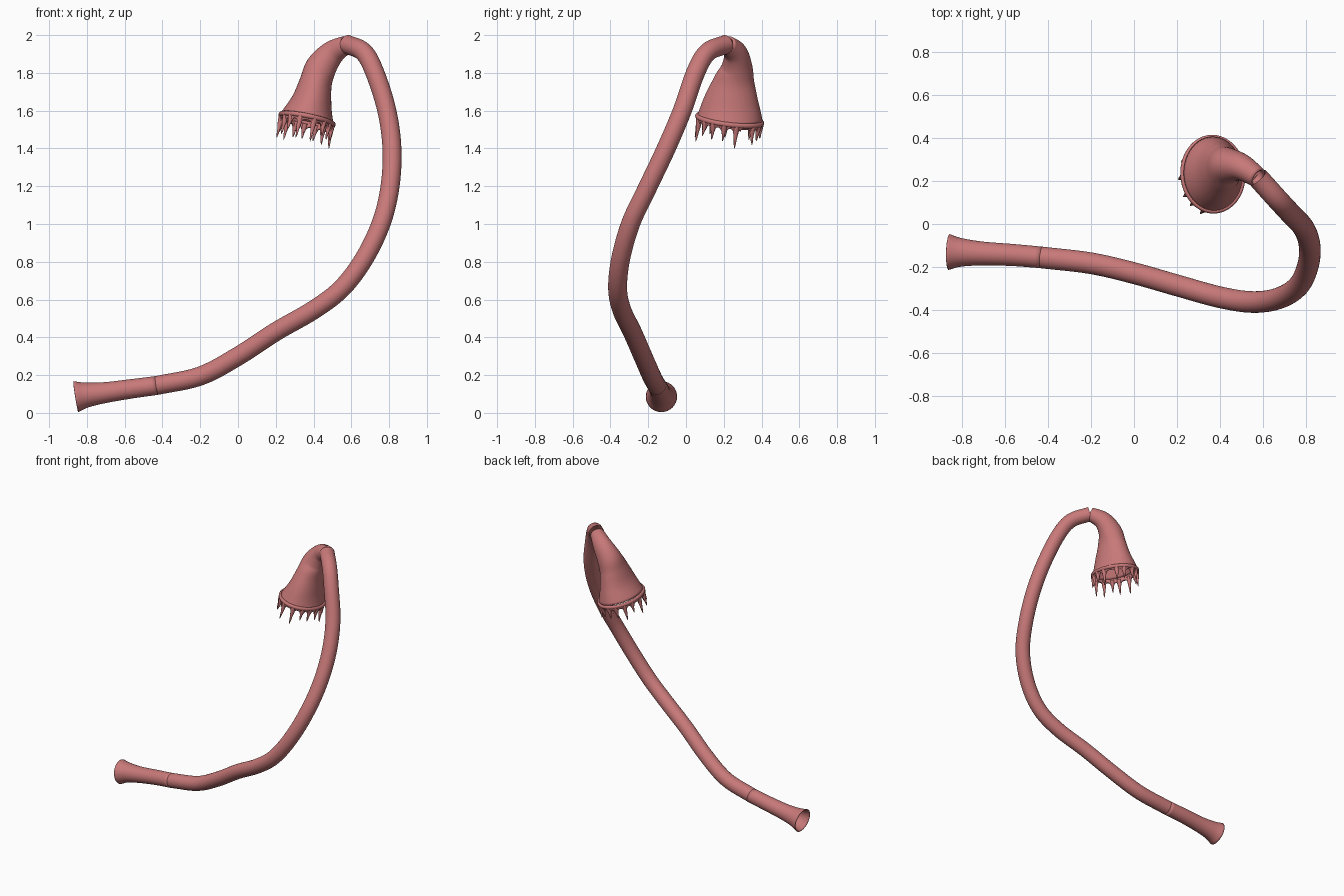
import bpy, math, random
from mathutils import Vector

if "Cube" in bpy.data.objects:
    bpy.data.objects.remove(bpy.data.objects["Cube"])

random.seed(4)
mat = bpy.data.materials.new("dusty_pink")
mat.diffuse_color = (0.58, 0.19, 0.19, 1)
mat.use_nodes = True
mat.node_tree.nodes["Principled BSDF"].inputs["Base Color"].default_value = mat.diffuse_color


def spline(keys, steps):
    """Catmull-Rom through rows of numbers."""
    P = [Vector(k) for k in keys]
    P = [2 * P[0] - P[1]] + P + [2 * P[-1] - P[-2]]
    out = []
    for i in range(1, len(P) - 2):
        a, b, c, d = P[i - 1:i + 3]
        for s in range(steps):
            t = s / steps
            out.append(0.5 * (2 * b + (c - a) * t + (2 * a - 5 * b + 4 * c - d) * t * t
                              + (3 * b - a - 3 * c + d) * t ** 3))
    return out + [P[-2]]


def add_mesh(name, verts, faces, thick=0):
    me = bpy.data.meshes.new(name)
    me.from_pydata(verts, [], faces)
    ob = bpy.data.objects.new(name, me)
    bpy.context.collection.objects.link(ob)
    me.materials.append(mat)
    if thick:
        m = ob.modifiers.new("wall", 'SOLIDIFY')
        m.thickness, m.offset = thick, -1
    bpy.ops.object.select_all(action='DESELECT')
    ob.select_set(True)
    bpy.context.view_layer.objects.active = ob
    bpy.ops.object.shade_smooth_by_angle(angle=math.radians(50))
    return ob


def grid_faces(rows, n, wrap=False):
    return [(i * n + j, i * n + (j + 1) % n, (i + 1) % rows * n + (j + 1) % n, (i + 1) % rows * n + j)
            for i in range(rows if wrap else rows - 1) for j in range(n)]


def loft(name, centres, radii, thick=0, n=32):
    """Sweep ellipses (half-width along y, half-width across) along a path."""
    verts = []
    for i, c in enumerate(centres):
        t = (centres[min(i + 1, len(centres) - 1)] - centres[max(i - 1, 0)]).normalized()
        y = Vector((0, 1, 0))
        u = (y - t * y.dot(t)).normalized()
        v = t.cross(u)
        for j in range(n):
            a = math.tau * j / n
            verts.append(c + u * radii[i][0] * math.cos(a) + v * radii[i][1] * math.sin(a))
    return add_mesh(name, verts, grid_faces(len(centres), n), thick)


def split(keys, steps):
    """Rows of x, y, z plus one number, smoothed by two linked splines."""
    c = spline([k[:3] for k in keys], steps)
    r = spline([(k[3], k[-1], 0) for k in keys], steps)
    return c, [(q.x, q.y) for q in r]


# flared foot
foot = [(-.858, -.13, .086, .083), (-.80, -.132, .095, .066), (-.70, -.137, .108, .055),
        (-.56, -.144, .128, .051), (-.43, -.155, .145, .05)]
loft("flared_foot", *split(foot, 5), thick=.006)

# long curving stem
stem = [(-.43, -.155, .145), (-.2, -.182, .195), (0, -.228, .30), (.2, -.285, .43),
        (.40, -.34, .545), (.55, -.362, .66), (.67, -.345, .82), (.76, -.29, 1.01), (.805, -.20, 1.2),
        (.815, -.105, 1.4), (.788, -.02, 1.6), (.725, .05, 1.8), (.665, .115, 1.91), (.575, .215, 1.952)]
loft("stem", *split([s + (.05,) for s in stem], 6))

# drooping bell
bell = [(.575, .215, 1.952, .047, .047), (.50, .262, 1.905, .062, .066), (.44, .270, 1.83, .083, .082),
        (.412, .255, 1.75, .112, .086), (.39, .240, 1.65, .147, .107), (.368, .232, 1.56, .174, .142)]
loft("bell", *split(bell, 6), thick=.012, n=48)

# rim frame shared by lip, fringe and drips
C = Vector((.366, .231, 1.553))
down = Vector((-.2, -.12, -1)).normalized()
U = (Vector((0, 1, 0)) - down * down.y).normalized()
V = down.cross(U)


def rim(a, drop=0, grow=0):
    return C + U * (.173 + grow) * math.cos(a) + V * (.143 + grow) * math.sin(a) + down * drop


# rolled lip
N, M = 64, 10
lip = [rim(math.tau * j / N, .013 * math.cos(math.tau * i / M), .011 * math.sin(math.tau * i / M))
       for i in range(M) for j in range(N)]
add_mesh("rolled_lip", lip, grid_faces(M, N, True))

# scalloped fringe below the lip, with one drip per peak
drips = [(math.tau * (k + random.uniform(-.25, .25)) / 15, random.uniform(.075, .13)) for k in range(15)]
N = 150


def web(a):
    d = min(abs((a - p + math.pi) % math.tau - math.pi) for p, _ in drips)
    return .022 + .035 * math.exp(-(d / .09) ** 2)


fringe = [rim(math.tau * j / N, web(math.tau * j / N) * f, .004 - .006 * f)
          for f in (0, .35, .7, 1) for j in range(N)]
add_mesh("scalloped_fringe", fringe, grid_faces(4, N), .014)

# tapering drips
for a, length in drips:
    out = (rim(a) - C).normalized()
    keys = [(0, .016), (.3, .014), (.6, .008), (.85, .005), (1, .0012)]
    tip = out * random.uniform(-.004, .012)
    path = [rim(a, .005 + t * length, -.006) + tip * t * t for t, _ in keys]
    loft("drip", path, [(r, r) for _, r in keys], n=10)
